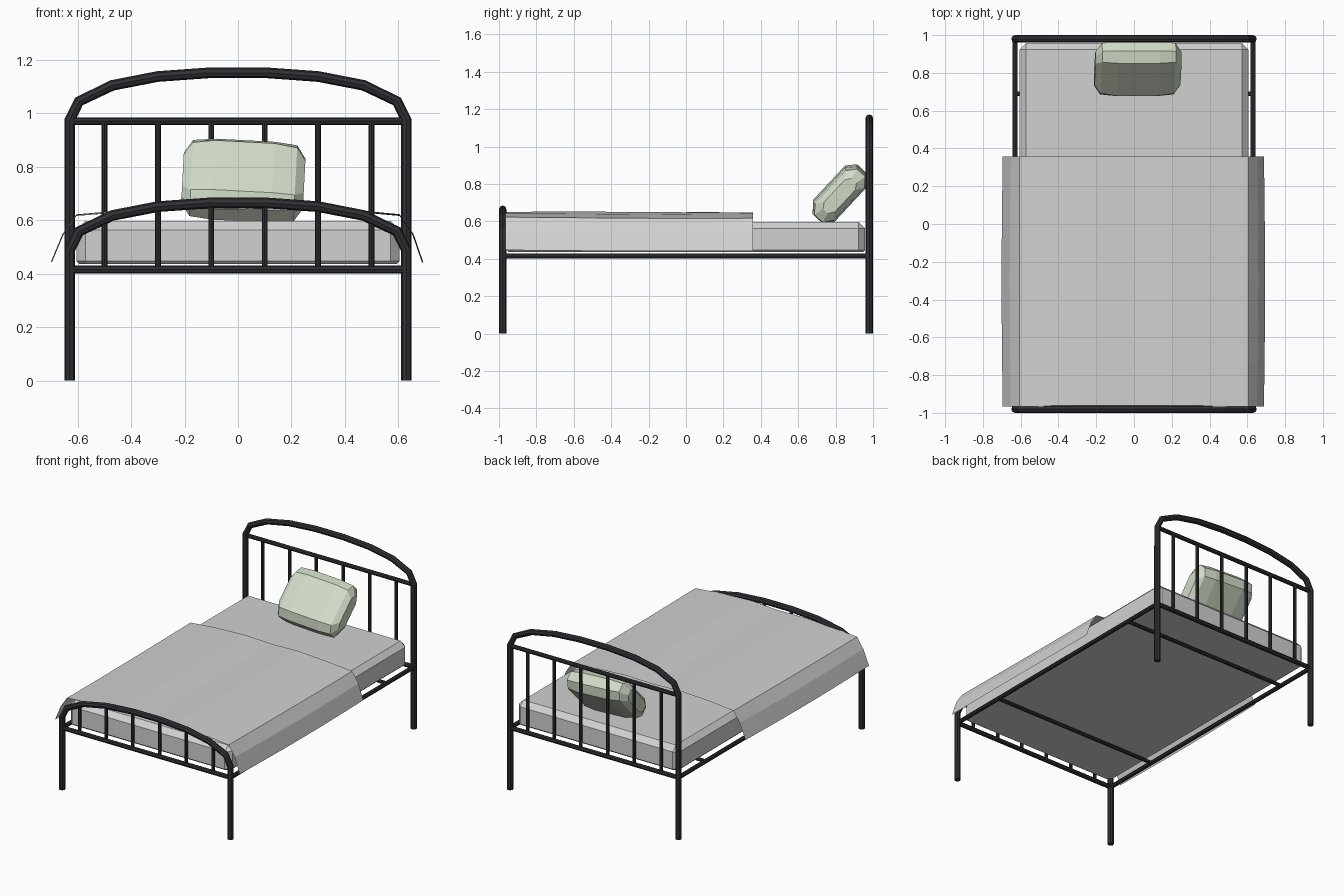
import bpy, bmesh, math
from mathutils import Matrix, Vector

if "Cube" in bpy.data.objects:
    bpy.data.objects.remove(bpy.data.objects["Cube"])


def material(name, rgb):
    m = bpy.data.materials.new(name)
    m.diffuse_color = (*rgb, 1)
    m.use_nodes = True
    m.node_tree.nodes["Principled BSDF"].inputs["Base Color"].default_value = m.diffuse_color
    return m


IRON = material("dark iron", (0.03, 0.03, 0.036))
LINEN = material("grey linen", (0.64, 0.64, 0.64))
GREEN = material("pale green", (0.65, 0.72, 0.58))


def add_mesh(name, bm, mat):
    bmesh.ops.recalc_face_normals(bm, faces=bm.faces)
    me = bpy.data.meshes.new(name)
    bm.to_mesh(me)
    bm.free()
    me.materials.append(mat)
    ob = bpy.data.objects.new(name, me)
    bpy.context.collection.objects.link(ob)
    return ob


def tube(name, points, r):
    """Eight-sided flat-shaded tube along a path, as a mesh."""
    cu = bpy.data.curves.new(name + "_path", 'CURVE')
    cu.dimensions = '3D'
    cu.bevel_depth = r
    cu.bevel_resolution = 2
    cu.use_fill_caps = True
    sp = cu.splines.new('POLY')
    sp.points.add(len(points) - 1)
    for p, co in zip(sp.points, points):
        p.co = (*co, 1)
    sp.use_smooth = False
    tmp = bpy.data.objects.new(name + "_path", cu)
    bpy.context.collection.objects.link(tmp)
    bpy.context.view_layer.update()
    dg = bpy.context.evaluated_depsgraph_get()
    me = bpy.data.meshes.new_from_object(tmp.evaluated_get(dg))
    bpy.data.objects.remove(tmp)
    bpy.data.curves.remove(cu)
    me.name = name
    me.materials.clear()
    me.materials.append(IRON)
    ob = bpy.data.objects.new(name, me)
    bpy.context.collection.objects.link(ob)


# Head and foot ends: legs bent into an arch, lower rail, upright bars
ARCH = [(0.63, 0.0), (0.595, 0.07), (0.47, 0.13), (0.3, 0.163), (0.105, 0.177)]
RAIL_Z = 0.415
for end, y, leg_top in (("head", 0.98, 0.975), ("foot", -0.98, 0.488)):
    half = [(0.63, -leg_top)] + ARCH
    path = [(-x, y, leg_top + h) for x, h in half]
    path += [(x, y, leg_top + h) for x, h in reversed(half)]
    tube(end + "_arch_and_legs", path, 0.02)
    tube(end + "_lower_rail", [(-0.63, y, RAIL_Z), (0.63, y, RAIL_Z)], 0.015)
    if end == "head":
        tube("head_upper_rail", [(-0.63, y, 0.971), (0.63, y, 0.971)], 0.014)
    for x, h in ((0.5, 0.115), (0.3, 0.163), (0.1, 0.177)):
        top = 0.971 if end == "head" else leg_top + h
        for s in (-1, 1):
            tube(end + "_bar", [(s * x, y, RAIL_Z), (s * x, y, top)], 0.011)

# Side rails and cross supports
for s in (-1, 1):
    tube("side_rail", [(s * 0.63, -0.98, RAIL_Z), (s * 0.63, 0.98, RAIL_Z)], 0.014)
for y in (0.69, -0.58):
    tube("cross_support", [(-0.63, y, RAIL_Z), (0.63, y, RAIL_Z)], 0.012)

# Mattress: box with wide chamfers on top and sides, narrow ones below
bm = bmesh.new()
bmesh.ops.create_cube(bm, size=1, matrix=Matrix.Translation((0, 0, 0.517))
                      @ Matrix.Diagonal((1.21, 1.915, 0.16, 1)))
wide = [e for e in bm.edges if max(v.co.z for v in e.verts) > 0.5]
bmesh.ops.bevel(bm, geom=wide, offset=0.034, segments=1, affect='EDGES')
low = [e for e in bm.edges if max(v.co.z for v in e.verts) < 0.44]
bmesh.ops.bevel(bm, geom=low, offset=0.01, segments=1, affect='EDGES')
add_mesh("mattress", bm, LINEN)

# Blanket: thin sheet swept along the bed, draped over both sides
PROFILE = [(-0.695, 0.447), (-0.652, 0.55), (-0.605, 0.62), (-0.4, 0.636),
           (-0.2, 0.645), (0, 0.64), (0.2, 0.648), (0.4, 0.638),
           (0.605, 0.62), (0.652, 0.55), (0.688, 0.445)]
bm = bmesh.new()
rows = []
N = 6
for i in range(N + 1):
    t = i / N
    y = -0.965 + 1.322 * t
    row = []
    for x, z in PROFILE:
        out = 0.006 * math.sin(math.pi * t) if abs(x) > 0.62 else 0
        wave = 0.004 * math.sin(4 * x + 3 * t)
        row.append(bm.verts.new((x + math.copysign(out, x), y, z + wave)))
    rows.append(row)
for a, b in zip(rows, rows[1:]):
    for j in range(len(a) - 1):
        bm.faces.new((a[j], a[j + 1], b[j + 1], b[j]))
blanket = add_mesh("blanket", bm, LINEN)
if blanket.data.polygons[len(PROFILE) // 2].normal.z < 0:
    blanket.data.flip_normals()

# Pillow: octagonal rings along its width, leaning on the headboard
bm = bmesh.new()
rings = []
for x, sh, st in ((-0.228, 0.62, 0.5), (-0.195, 0.93, 0.85), (-0.11, 0.97, 1),
                  (0.11, 0.97, 1), (0.195, 0.93, 0.85), (0.228, 0.62, 0.5)):
    ring = []
    for h, t in ((0.18, 0.035), (0.13, 0.078), (-0.13, 0.078), (-0.18, 0.035),
                 (-0.18, -0.035), (-0.13, -0.078), (0.13, -0.078), (0.18, -0.035)):
        ring.append(bm.verts.new((x, h * sh, t * st)))
    rings.append(ring)
for a, b in zip(rings, rings[1:]):
    for j in range(8):
        k = (j + 1) % 8
        bm.faces.new((a[j], a[k], b[k], b[j]))
bm.faces.new(rings[0])
bm.faces.new(rings[-1])
bmesh.ops.transform(bm, verts=bm.verts, matrix=Matrix.Translation((0.02, 0.822, 0.748))
                    @ Matrix.Rotation(math.radians(3), 4, 'Y')
                    @ Matrix.Rotation(math.radians(47), 4, 'X'))
add_mesh("pillow", bm, GREEN)
